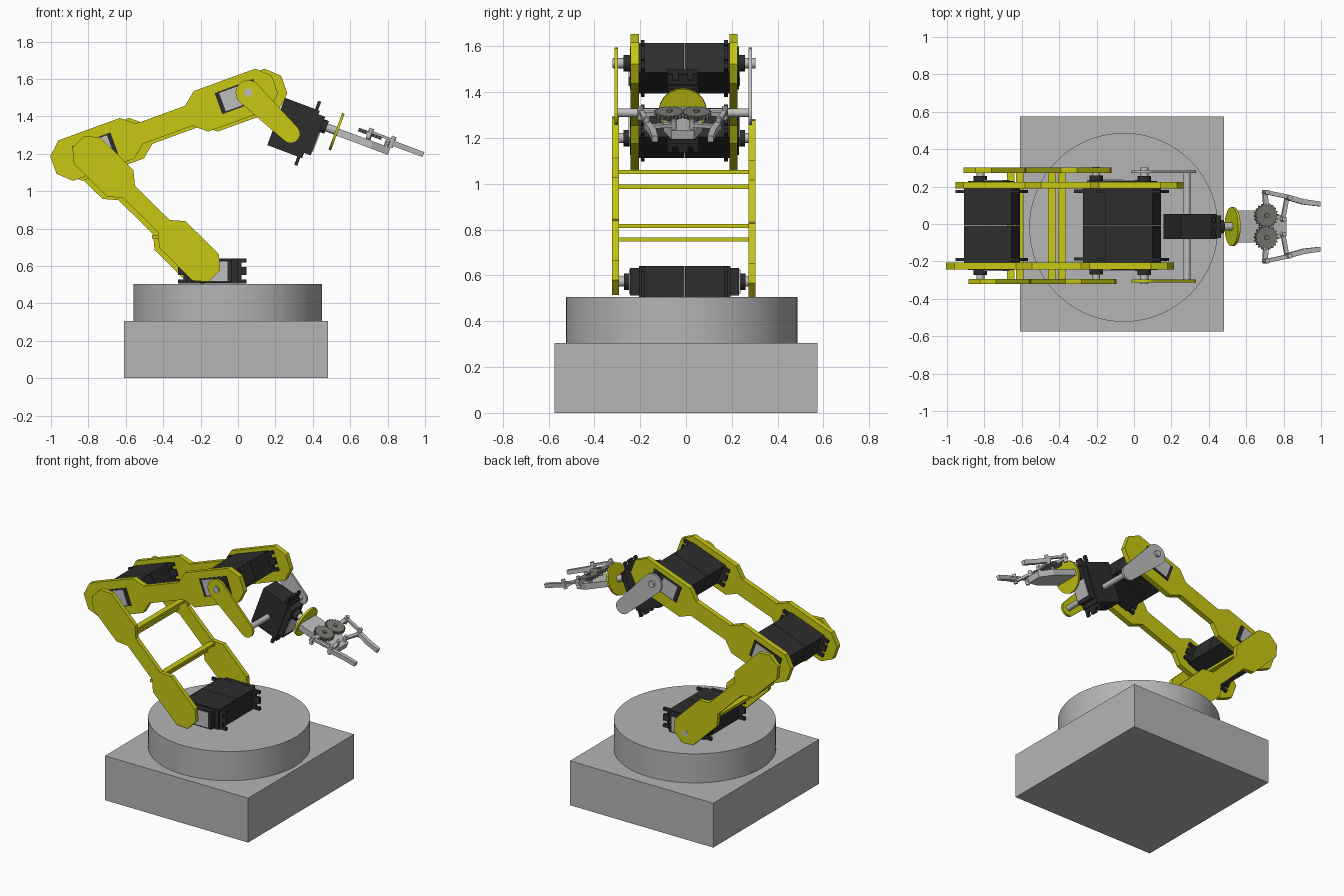
import bpy, bmesh, math
from mathutils import Matrix, Vector

cube = bpy.data.objects.get("Cube")
if cube:
    bpy.data.objects.remove(cube, do_unlink=True)


def material(name, rgb):
    m = bpy.data.materials.new(name)
    m.diffuse_color = (*rgb, 1)
    m.use_nodes = True
    m.node_tree.nodes["Principled BSDF"].inputs["Base Color"].default_value = (*rgb, 1)
    return m


YELLOW = material("yellow", (0.57, 0.58, 0.006))
GREY = material("base grey", (0.46, 0.46, 0.46))
METAL = material("light metal", (0.52, 0.52, 0.52))
DARK = material("dark plastic", (0.026, 0.026, 0.026))
GEAR = material("gear grey", (0.2, 0.2, 0.18))

XZ = Matrix.Rotation(math.pi / 2, 4, 'X')   # stands a flat profile up in the xz plane


def finish(name, bm, mat, M):
    bmesh.ops.transform(bm, matrix=M, verts=bm.verts)
    bmesh.ops.recalc_face_normals(bm, faces=bm.faces)
    me = bpy.data.meshes.new(name)
    bm.to_mesh(me)
    bm.free()
    me.materials.append(mat)
    ob = bpy.data.objects.new(name, me)
    bpy.context.collection.objects.link(ob)
    return ob


def prism(name, pts, z0, z1, mat, M=Matrix()):
    """Flat xy profile extruded from z0 to z1."""
    bm = bmesh.new()
    face = bm.faces.new([bm.verts.new((x, y, z0)) for x, y in pts])
    ext = bmesh.ops.extrude_face_region(bm, geom=[face])
    verts = [v for v in ext["geom"] if isinstance(v, bmesh.types.BMVert)]
    bmesh.ops.translate(bm, vec=(0, 0, z1 - z0), verts=verts)
    return finish(name, bm, mat, M)


def plate(name, pts, y0, y1, mat, M=Matrix()):
    """Flat xz profile extruded from y0 to y1."""
    return prism(name, pts, -y1, -y0, mat, M @ XZ)


def box(name, lo, hi, mat, M=Matrix()):
    pts = [(lo[0], lo[1]), (hi[0], lo[1]), (hi[0], hi[1]), (lo[0], hi[1])]
    return prism(name, pts, lo[2], hi[2], mat, M)


def rod(name, p, q, r, mat, M=Matrix(), segs=20):
    p, q = Vector(p), Vector(q)
    bm = bmesh.new()
    bmesh.ops.create_cone(bm, cap_ends=True, segments=segs, radius1=r, radius2=r,
                          depth=(q - p).length)
    turn = (q - p).to_track_quat('Z', 'Y').to_matrix().to_4x4()
    ob = finish(name, bm, mat, M @ Matrix.Translation((p + q) / 2) @ turn)
    ob.data.shade_smooth()
    ob.data.set_sharp_from_angle(angle=math.radians(35))
    return ob


def frame(x, y, z, deg):
    """Local frame tilted upwards by deg in the xz plane."""
    return Matrix.Translation((x, y, z)) @ Matrix.Rotation(-math.radians(deg), 4, 'Y')


def capsule(r1, r2, length, n=12):
    """Outline of a link with round ends of two radii."""
    def arc(cx, r, start):
        return [(cx + r * math.cos(start + math.pi * i / n), r * math.sin(start + math.pi * i / n))
                for i in range(n + 1)]
    return arc(0, r1, math.pi / 2) + arc(length, r2, -math.pi / 2)


def arm_profile(L, h, a, c, wide, neck, nh):
    """Waisted arm with chamfered ends, symmetric in both directions."""
    quarter = [(L, a), (L - c, h), (wide, h), (neck, nh)]
    top = quarter + [(-x, y) for x, y in reversed(quarter)]
    return top + [(x, -y) for x, y in reversed(top)]


def servo(name, M, shaft_end=0.31):
    """Servo with its output towards local -y, shaft offset to local -x."""
    box(name + "_body", (-0.135, -0.2, -0.0675), (0.135, -0.001, 0.0675), DARK, M)
    box(name + "_gearbox", (-0.115, -0.238, -0.06), (0.105, -0.2, 0.06), DARK, M)
    box(name + "_label", (-0.03, -0.243, -0.052), (0.082, -0.238, 0.052), METAL, M)
    # slotted mounting ears
    half = [(0.13, 0.066), (0.1825, 0.066), (0.1825, 0.045), (0.155, 0.045),
            (0.155, 0.022), (0.1825, 0.022)]
    ear = half + [(x, -z) for x, z in reversed(half)]
    for side, s in (("front", -1), ("rear", 1)):
        plate(f"{name}_{side}_ear", [(s * x, z) for x, z in ear], -0.19, -0.173, DARK, M)
    rod(name + "_hub", (-0.065, -0.235, 0), (-0.065, -0.265, 0), 0.036, DARK, M)
    rod(name + "_shaft", (-0.065, -0.235, 0), (-0.065, -shaft_end, 0), 0.022, METAL, M)


FLIP_X = Matrix.Diagonal((-1, 1, 1, 1))
FLIP_Y = Matrix.Diagonal((1, -1, 1, 1))


def servo_pair(name, M):
    servo("right_" + name, M)
    servo("left_" + name, M @ FLIP_Y)


# base and turntable
box("base_box", (-0.61, -0.575, 0), (0.48, 0.575, 0.305), GREY)
rod("turntable", (-0.055, -0.018, 0.305), (-0.055, -0.018, 0.505), 0.505, GREY, segs=72)

# joint servos
servo_pair("shoulder_servo", frame(-0.1375, -0.006, 0.573, 0))
servo_pair("elbow_servo", frame(-0.76, -0.0075, 1.222, 20))
servo_pair("wrist_servo", frame(-0.006, -0.0075, 1.504, 20) @ FLIP_X)

# lower arm plates and cross rungs
lower = arm_profile(0.51, 0.1, 0.045, 0.065, 0.195, 0.13, 0.045)
plate("right_lower_arm", lower, -0.322, -0.293, YELLOW, frame(-0.49, 0, 0.905, -44.5))
plate("left_lower_arm", lower, 0.273, 0.303, YELLOW, frame(-0.515, 0, 0.893, -44.5))
for i, (x, z) in enumerate([(-0.66, 0.987), (-0.61, 1.052), (-0.44, 0.757), (-0.385, 0.815)]):
    box(f"rung_{i + 1}", (-0.02, -0.3, -0.009), (0.02, 0.28, 0.009), YELLOW,
        frame(x, 0, z, 0))

# upper arm plates
upper = arm_profile(0.63, 0.115, 0.05, 0.07, 0.21, 0.14, 0.057)
plate("right_upper_arm", upper, -0.242, -0.206, YELLOW, frame(-0.395, 0, 1.355, 20))
plate("left_upper_arm", upper, 0.19, 0.225, YELLOW, frame(-0.345, 0, 1.355, 20))

# wrist links and their cross rod
link = capsule(0.068, 0.05, 0.315)
M = frame(0.055, 0, 1.526, -44)
plate("right_wrist_link", link, -0.312, -0.296, YELLOW, M)
plate("left_wrist_link", link, 0.272, 0.287, METAL, M)
for side, y in (("right", -0.314), ("left", 0.289)):
    rod(side + "_link_screw", (0.055, y - 0.006, 1.526), (0.055, y + 0.006, 1.526), 0.02, METAL)
rod("wrist_rod", (0.283, -0.3, 1.31), (0.283, 0.28, 1.31), 0.019, METAL)

# gripper frame: x along the hand, z out of its top
G = frame(0.527, -0.014, 1.318, -20.5)

# gripper servo: output along the hand axis
S = G @ Matrix.Translation((-0.323, 0, -0.062)) @ Matrix((
    (0, -1, 0, 0), (0, 0, 1, 0), (-1, 0, 0, 0), (0, 0, 0, 1)))
servo("gripper_servo", S, 0.33)
rod("gripper_disc", (-0.007, 0, 0), (0.007, 0, 0), 0.104, YELLOW, G, segs=40)

# palm plate
palm = [(0.0, -0.085), (0.2, -0.085), (0.3, -0.05), (0.3, 0.05), (0.2, 0.085), (0.0, 0.085)]
prism("palm", palm, -0.02, 0.02, METAL, G)


def bar(name, p, q, w, z0, z1, mat, M):
    """Straight bar between two points of the hand plane."""
    p, q = Vector(p), Vector(q)
    n = (q - p).orthogonal().normalized() * w / 2
    return prism(name, [p + n, q + n, q - n, p - n], z0, z1, mat, M)


# gears, levers and fingers, mirrored across the hand
teeth = 20
gear = [((0.066 if i % 4 < 2 else 0.057) * math.cos(math.pi * i / teeth / 2),
         (0.066 if i % 4 < 2 else 0.057) * math.sin(math.pi * i / teeth / 2))
        for i in range(teeth * 4)]
for side, H in (("left", G), ("right", G @ FLIP_Y)):
    prism(side + "_gear", [(x + 0.172, y + 0.059) for x, y in gear], 0.042, 0.062, GEAR, H)
    rod(side + "_gear_pin", (0.172, 0.059, 0.02), (0.172, 0.059, 0.07), 0.013, GEAR, H)
    bar(side + "_lever", (0.172, 0.1), (0.165, 0.195), 0.026, 0.042, 0.06, METAL, H)
    bar(side + "_outer_link", (0.16, 0.185), (0.305, 0.157), 0.022, 0.056, 0.07, METAL, H)
    bar(side + "_inner_link", (0.272, 0.035), (0.297, 0.16), 0.022, 0.03, 0.046, METAL, H)
    rod(side + "_outer_pin", (0.17, 0.184, 0.025), (0.17, 0.184, 0.082), 0.013, METAL, H)
    rod(side + "_knuckle_pin", (0.298, 0.157, 0.022), (0.298, 0.157, 0.084), 0.013, METAL, H)
    rod(side + "_inner_pin", (0.274, 0.04, 0.0), (0.274, 0.04, 0.06), 0.012, METAL, H)
    finger = [(0.285, 0.172), (0.285, 0.145), (0.385, 0.118), (0.478, 0.108),
              (0.478, 0.134), (0.39, 0.146)]
    prism(side + "_finger", finger, 0.034, 0.062, METAL, H)
